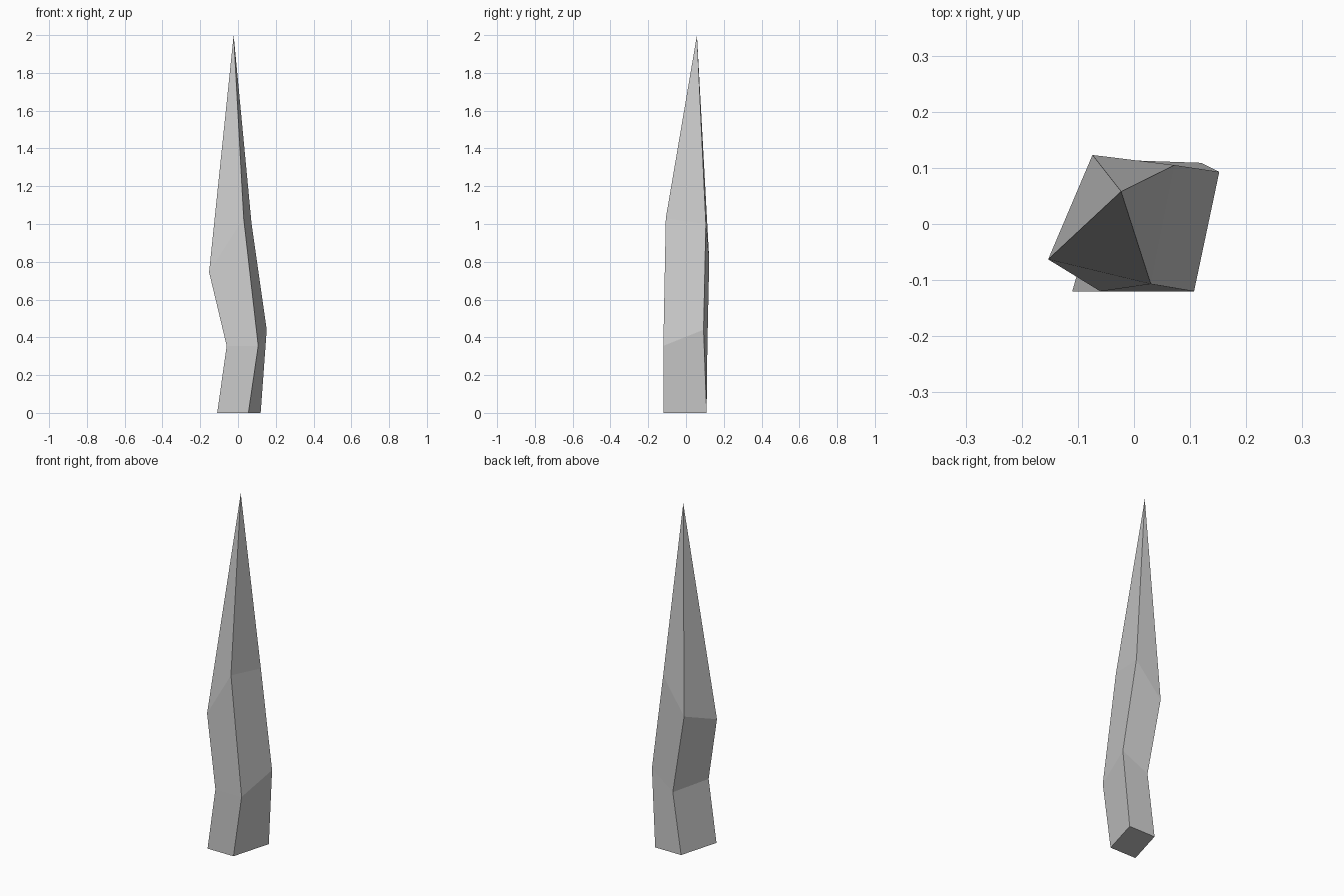
import bpy, bmesh

if "Cube" in bpy.data.objects:
    bpy.data.objects.remove(bpy.data.objects["Cube"])

# Four-sided cross-sections, ordered front-left, front-right, back-right, back-left
SECTIONS = [
    [(-0.11, -0.12, 0), (0.055, -0.12, 0), (0.12, 0.109, 0), (-0.045, 0.109, 0)],
    [(-0.06, -0.12, 0.355), (0.107, -0.12, 0.355), (0.152, 0.093, 0.44), (0.005, 0.113, 0.35)],
    [(-0.153, -0.063, 0.745), (0.03, -0.107, 1.03), (0.072, 0.105, 1.0), (-0.074, 0.123, 0.81)],
]
TIP = (-0.023, 0.058, 2.0)

bm = bmesh.new()
rings = [[bm.verts.new(p) for p in section] for section in SECTIONS]
tip = bm.verts.new(TIP)

# Base cap
bm.faces.new(rings[0][::-1])

# Crooked shaft between the cross-sections
for low, high in zip(rings, rings[1:]):
    for i in range(4):
        j = (i + 1) % 4
        bm.faces.new((low[i], low[j], high[j], high[i]))

# Pointed end
for i in range(4):
    bm.faces.new((rings[-1][i], rings[-1][(i + 1) % 4], tip))

bmesh.ops.recalc_face_normals(bm, faces=bm.faces)
mesh = bpy.data.meshes.new("crooked_spike")
bm.to_mesh(mesh)
bm.free()
bpy.context.collection.objects.link(bpy.data.objects.new("crooked_spike", mesh))
